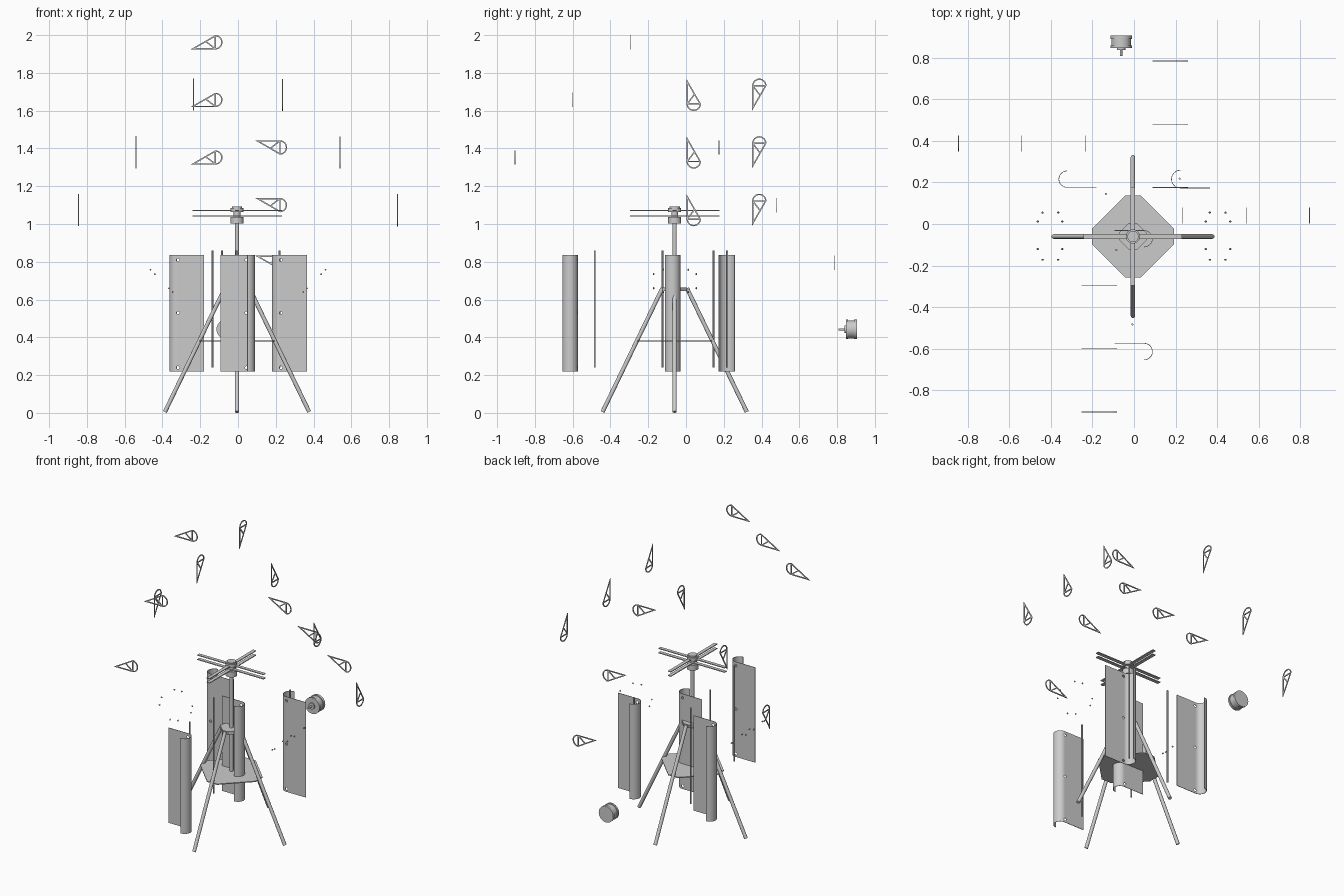
import bpy, bmesh
from math import sin, cos, pi
from mathutils import Vector, Matrix

if "Cube" in bpy.data.objects:
    bpy.data.objects.remove(bpy.data.objects["Cube"])

CX, CY = -0.005, -0.06          # turbine axis
X, Y, Z = Vector((1, 0, 0)), Vector((0, 1, 0)), Vector((0, 0, 1))


def finish(name, bm, smooth=True):
    bmesh.ops.recalc_face_normals(bm, faces=bm.faces)
    me = bpy.data.meshes.new(name)
    bm.to_mesh(me)
    bm.free()
    ob = bpy.data.objects.new(name, me)
    bpy.context.collection.objects.link(ob)
    if smooth:
        bpy.ops.object.select_all(action='DESELECT')
        ob.select_set(True)
        bpy.context.view_layer.objects.active = ob
        bpy.ops.object.shade_smooth_by_angle(angle=0.6)
    return ob


def add_rod(bm, a, b, r, n=16):
    a, b = Vector(a), Vector(b)
    rot = Z.rotation_difference(b - a).to_matrix().to_4x4()
    bmesh.ops.create_cone(bm, cap_ends=True, segments=n, radius1=r, radius2=r,
                          depth=(b - a).length,
                          matrix=Matrix.Translation((a + b) / 2) @ rot)


def rods(name, parts, n=16):
    bm = bmesh.new()
    for a, b, r in parts:
        add_rod(bm, a, b, r, n)
    return finish(name, bm)


def plate(name, pts, z, t):
    bm = bmesh.new()
    f = bm.faces.new([bm.verts.new((CX + x, CY + y, z)) for x, y in pts])
    g = bmesh.ops.extrude_face_region(bm, geom=[f])
    bmesh.ops.translate(bm, vec=(0, 0, t),
                        verts=[v for v in g['geom'] if isinstance(v, bmesh.types.BMVert)])
    return finish(name, bm, False)


# Airfoil rib: flat edge, round nose, slanted back edge, inner struts
def rib(name, origin, u, v, chord=0.17, r=0.038, w=0.007, t=0.004):
    origin = Vector(origin)
    n = u.cross(v) * t / 2
    c = chord - r
    loop = [Vector((0, 0))] + [Vector((c + r * sin(a), r - r * cos(a)))
                               for a in [pi * i / 16 for i in range(17)]]
    inner = []
    for i, p in enumerate(loop):
        d1 = (p - loop[i - 1]).normalized()
        d2 = (loop[(i + 1) % len(loop)] - p).normalized()
        n1, n2 = Vector((-d1.y, d1.x)), Vector((-d2.y, d2.x))
        inner.append(p + (n1 + n2) * w / (1 + n1.dot(n2)))
    bm = bmesh.new()

    def verts(pts):
        return [[bm.verts.new(origin + u * p.x + v * p.y + n * s) for p in pts] for s in (-1, 1)]
    (o0, o1), (i0, i1) = verts(loop), verts(inner)
    m = len(loop)
    for k in range(m):
        j = (k + 1) % m
        for q in ((o0, i0), (i0, i1), (i1, o1), (o1, o0)):
            bm.faces.new((q[0][k], q[0][j], q[1][j], q[1][k]))
    for a, b in (((c, w / 2), (c, 2 * r - w / 2)), ((c, w / 2), (c * 0.6, r * 1.15))):
        a, b = Vector(a), Vector(b)
        d = (b - a).normalized()
        s = Vector((-d.y, d.x)) * w / 2
        lo, hi = verts([a - s, b - s, b + s, a + s])
        bm.faces.new(lo)
        bm.faces.new(hi)
        for k in range(4):
            bm.faces.new((lo[k], lo[(k + 1) % 4], hi[(k + 1) % 4], hi[k]))
    finish(name, bm, False)


for k in range(3):
    s, dz = 0.305 * k, -0.305 * k
    rib(f"front_rib_{k}", (-0.252, -0.295 - s, 1.924 + dz), X, Z)
    rib(f"back_rib_{k}", (0.09, 0.175 + s, 1.443 + dz), X, -Z)
    rib(f"left_rib_{k}", (-0.235 - s, 0.35, 1.6 + dz), Z, Y)
    rib(f"right_rib_{k}", (0.235 + s, 0.003, 1.768 + dz), -Z, Y)


# Blade skin: flat sheet curling into a half-round nose, with three holes
def blade(name, x, y, s, z0=0.22, z1=0.835, flat=0.142, r=0.041):
    path = [(0, 0)] + [(flat + r * sin(a), r - r * cos(a))
                       for a in [pi * i / 20 for i in range(21)]]
    bm = bmesh.new()
    cols = [[bm.verts.new((x - s * u, y + s * v, z)) for z in (z0, z1)] for u, v in path]
    for a, b in zip(cols, cols[1:]):
        bm.faces.new((a[0], b[0], b[1], a[1]))
    ob = finish(name, bm, False)
    ob.modifiers.new("thick", 'SOLIDIFY').thickness = 0.003
    hx = x - s * (flat - 0.004)
    cut = rods("hole_cutter", [((hx, y - 0.015, z), (hx, y + 0.015, z), 0.008)
                               for z in (0.24, 0.53, 0.81)])
    cut.hide_render = True
    m = ob.modifiers.new("holes", 'BOOLEAN')
    m.operation, m.object = 'DIFFERENCE', cut
    bpy.context.view_layer.update()
    dg = bpy.context.evaluated_depsgraph_get()
    me = bpy.data.meshes.new_from_object(ob.evaluated_get(dg))
    ob.modifiers.clear()
    ob.data = me
    bpy.data.objects.remove(cut)
    bpy.ops.object.select_all(action='DESELECT')
    ob.select_set(True)
    bpy.context.view_layer.objects.active = ob
    bpy.ops.object.shade_smooth_by_angle(angle=0.6)


blade("left_blade", -0.18, 0.175, 1)
blade("right_blade", 0.365, 0.175, 1)
blade("front_blade", -0.093, -0.573, -1)
blade("middle_blade", -0.093, -0.03, -1)

# Thin blade rods
for i, (x, y) in enumerate([(-0.135, 0.145), (0.22, 0.218), (-0.008, -0.483), (-0.085, -0.125)]):
    rods(f"blade_rod_{i}", [((x, y, 0.24), (x, y, 0.86), 0.005)], 12)

# Stand legs
for i in range(4):
    dx, dy = cos(i * pi / 2), sin(i * pi / 2)
    rods(f"stand_leg_{i}", [((CX + 0.382 * dx, CY + 0.382 * dy, 0.005),
                             (CX + 0.065 * dx, CY + 0.065 * dy, 0.66), 0.011)])

# Lower deck and top collar of the stand
a, b = 0.198, 0.036
plate("stand_deck", [(a, -b), (a, b), (b, a), (-b, a), (-a, b), (-a, -b), (-b, -a), (b, -a)], 0.377, 0.006)
a, b = 0.064, 0.02
plate("stand_collar", [(a, -b), (a, b), (b, a), (-b, a), (-a, b), (-a, -b), (-b, -a), (b, -a)], 0.645, 0.02)

# Main shaft and hub
rods("main_shaft", [((CX, CY, 0.37), (CX, CY, 1.01), 0.011)], 24)
rods("hub", [((CX, CY, 1.002), (CX, CY, 1.037), 0.034),
             ((CX, CY, 1.03), (CX, CY, 1.07), 0.018),
             ((CX, CY, 1.063), (CX, CY, 1.085), 0.034),
             ((CX, CY, 1.08), (CX, CY, 1.093), 0.027)], 32)

# Two crosses of flat arms
for lvl, z in (("lower", 1.043), ("upper", 1.071)):
    for i in range(2):
        bm = bmesh.new()
        bmesh.ops.create_cube(bm, size=1, matrix=Matrix.Translation((CX, CY, z))
                              @ Matrix.Rotation(i * pi / 2, 4, 'Z')
                              @ Matrix.Diagonal((0.474, 0.022, 0.005, 1)))
        finish(f"{lvl}_arm_{i}", bm, False)

# Generator drum lying along y
g = lambda y: (-0.062, y, 0.442)
rods("generator", [(g(0.808), g(0.85), 0.006), (g(0.838), g(0.85), 0.02),
                   (g(0.846), g(0.858), 0.052), (g(0.855), g(0.9), 0.047),
                   (g(0.89), g(0.906), 0.052)], 32)

# Loose screws in a tilted ring on each side
parts = []
for s in (-1, 1):
    for x, y in ((0.365, 0.055), (0.44, 0.055), (0.345, 0.012), (0.463, 0.012),
                 (0.345, -0.12), (0.463, -0.12), (0.365, -0.172), (0.44, -0.172)):
        z = 0.64 + (x - 0.345)
        d = Vector((s, 0, 1)) * 0.003
        p = Vector((s * x, y, z))
        parts.append((p - d, p + d, 0.004))
rods("loose_screws", parts, 8)
